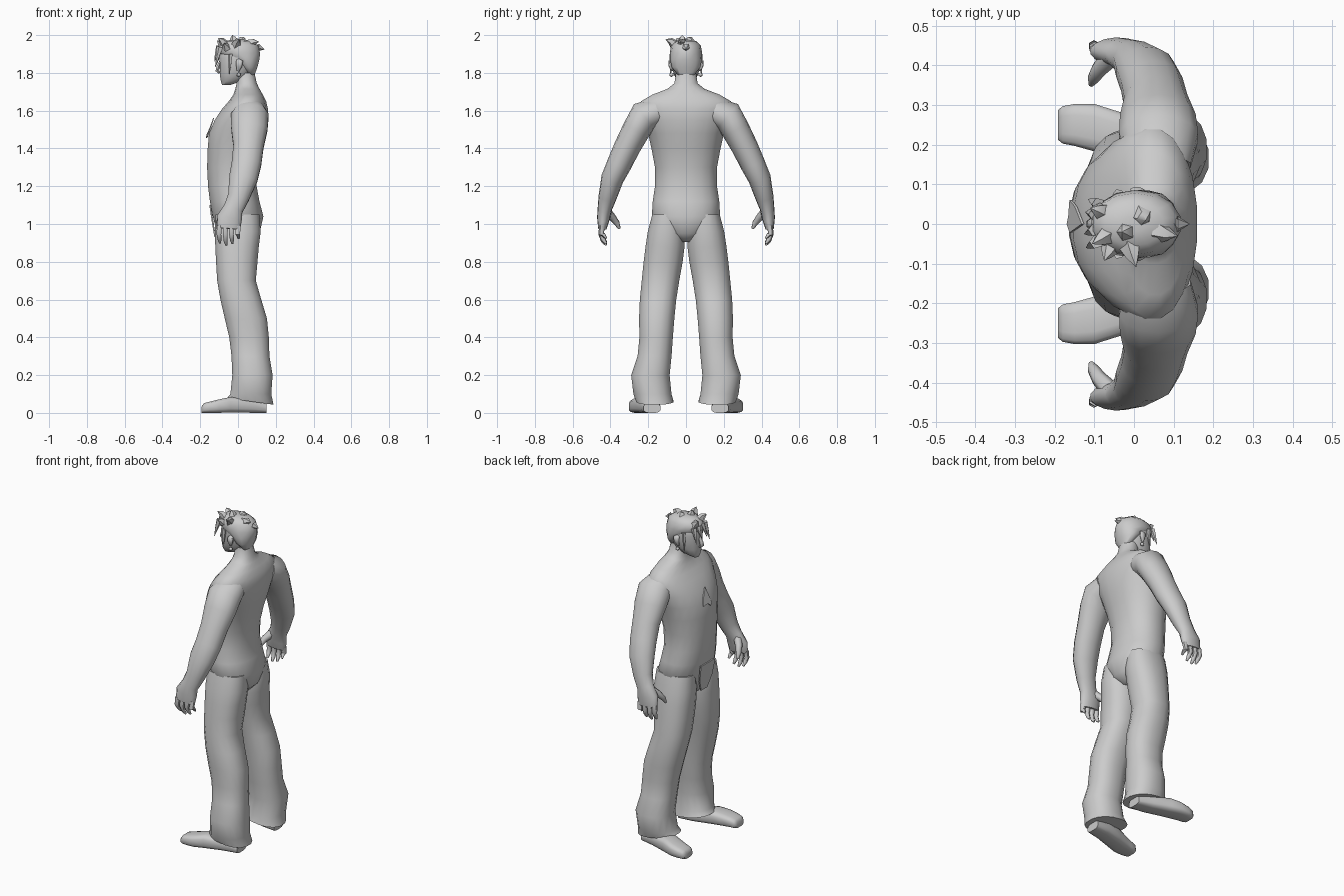
import bpy, bmesh, math
from mathutils import Vector as V

grey = bpy.data.materials.new("plain grey")
grey.diffuse_color = (0.6, 0.6, 0.6, 1)


def finish(name, bm, mirror=False, angle=60):
    bmesh.ops.recalc_face_normals(bm, faces=bm.faces)
    me = bpy.data.meshes.new(name)
    bm.to_mesh(me)
    bm.free()
    me.materials.append(grey)
    ob = bpy.data.objects.new(name, me)
    bpy.context.collection.objects.link(ob)
    bpy.ops.object.select_all(action='DESELECT')
    ob.select_set(True)
    bpy.context.view_layer.objects.active = ob
    bpy.ops.object.shade_smooth_by_angle(angle=math.radians(angle))
    if mirror:
        mod = ob.modifiers.new("mirror", 'MIRROR')
        mod.use_axis = (False, True, False)
        mod.use_mirror_merge = False
    return ob


def ring(c, u, v, a, b, n, p=2.0):
    # superellipse around c in the plane of u and v
    pts = []
    for i in range(n):
        t = 2 * math.pi * (i + 0.5) / n
        co, si = math.cos(t), math.sin(t)
        pts.append(V(c) + u * math.copysign(abs(co) ** (2 / p), co) * a
                   + v * math.copysign(abs(si) ** (2 / p), si) * b)
    return pts


def skin(bm, rings):
    rows = [[bm.verts.new(p) for p in r] for r in rings]
    n = len(rows[0])
    for r, s in zip(rows, rows[1:]):
        for i in range(n):
            j = (i + 1) % n
            bm.faces.new((r[i], r[j], s[j], s[i]))
    bm.faces.new(rows[0])
    bm.faces.new(rows[-1])


X, Y, Z = V((1, 0, 0)), V((0, 1, 0)), V((0, 0, 1))


def stack(name, secs, n=16, p=2.0, mirror=False, tilt=0):
    # horizontal sections: z, front x, back x, low y, high y
    bm = bmesh.new()
    rings = [ring(((f + b) / 2, (l + h) / 2, z), X, Y, (b - f) / 2, (h - l) / 2, n, p)
             for z, f, b, l, h in secs]
    for q in rings[0]:
        q.z -= tilt * (q.x - 0.07)
    skin(bm, rings)
    return finish(name, bm, mirror)


def tube(bm, path, n=8):
    # sections swept along a path: x, y, z, radius along x, other radius
    cs = [V(s[:3]) for s in path]
    rings = []
    for i, s in enumerate(path):
        t = (cs[min(i + 1, len(cs) - 1)] - cs[max(i - 1, 0)]).normalized()
        u = (X - t * X.dot(t)).normalized()
        rings.append(ring(cs[i], u, t.cross(u), s[3], s[4], n))
    skin(bm, rings)


def spike(bm, base, tip, w):
    base, tip = V(base), V(tip)
    mid = base.lerp(tip, 0.5) + V((0, 0, w * 0.25))
    tube(bm, [(*base, w, w), (*mid, w * 0.6, w * 0.6), (*tip, 0.001, 0.001)], 5)


def plate(name, pts, thick=0.006):
    bm = bmesh.new()
    f = bm.faces.new([bm.verts.new(p) for p in pts])
    ext = bmesh.ops.extrude_face_region(bm, geom=[f])
    for g in ext['geom']:
        if isinstance(g, bmesh.types.BMVert):
            g.co.x += thick
    return finish(name, bm, angle=30)


# Torso with pelvis and neck
torso = [(.905, -.08, .07, .04), (.95, -.11, .115, .12), (1.04, -.135, .136, .183),
         (1.12, -.15, .115, .178), (1.2, -.16, .1, .166), (1.3, -.165, .105, .166),
         (1.4, -.162, .125, .185), (1.48, -.155, .148, .203), (1.55, -.125, .16, .23),
         (1.61, -.085, .16, .247), (1.65, -.05, .15, .24), (1.685, -.025, .132, .18),
         (1.715, -.015, .115, .1), (1.745, -.008, .1, .062), (1.8, -.01, .088, .054)]
stack("torso", [(z, f, b, -h, h) for z, f, b, h in torso], 20, 2.2)

# Trouser legs with flared hems
stack("trouser_leg", [
    (.06, -.06, .19, .065, .265), (.1, -.042, .178, .075, .28), (.2, -.032, .185, .085, .292),
    (.3, -.036, .168, .075, .258), (.4, -.048, .165, .068, .248), (.5, -.072, .155, .06, .25),
    (.6, -.095, .125, .05, .246), (.7, -.112, .096, .034, .236), (.8, -.118, .105, .016, .226),
    (.88, -.122, .112, .006, .216), (.96, -.125, .122, .005, .204), (1.05, -.12, .115, .02, .18)],
    16, 2.3, True, .14)

# Shoes, lofted from heel to toe
bm = bmesh.new()
shoe = [(.15, .18, .045, .05), (.06, .195, .055, .075), (-.04, .225, .06, .085),
        (-.1, .243, .061, .072), (-.15, .25, .054, .06), (-.18, .25, .048, .052), (-.192, .25, .038, .035)]
skin(bm, [ring((x, y, h / 2), Y, Z, w, h / 2, 12, 3.5) for x, y, w, h in shoe])
finish("shoe", bm, True, 45)

# Arms down to the palm
bm = bmesh.new()
tube(bm, [(.06, .15, 1.595, .085, .075), (.062, .22, 1.57, .102, .085), (.06, .262, 1.5, .098, .075),
          (.055, .31, 1.41, .082, .07), (.045, .352, 1.32, .08, .066), (.028, .39, 1.24, .077, .06),
          (.002, .416, 1.14, .058, .048), (-.025, .43, 1.08, .053, .038),
          (-.045, .437, 1.03, .068, .034), (-.05, .443, .975, .062, .022)], 14)
finish("arm", bm, True)

# Fingers and thumb
bm = bmesh.new()
for i in range(4):
    x = -.098 + i * .033
    tip = .888 + (.012, .0, .008, .035)[i]
    tube(bm, [(x, .444, .99, .016, .016), (x - .003, .45, .945, .014, .014),
              (x, .438, tip + .022, .012, .012), (x + .003, .422, tip, .006, .006)], 6)
tube(bm, [(-.06, .42, 1.065, .025, .025), (-.088, .39, 1.035, .02, .02),
          (-.103, .366, 1.005, .015, .015), (-.108, .352, .975, .007, .007)], 6)
finish("fingers", bm, True)

# Head
head = [(1.735, -.084, -.045, .022), (1.755, -.092, .02, .044), (1.79, -.098, .07, .064),
        (1.84, -.098, .09, .075), (1.88, -.1, .1, .078), (1.93, -.095, .095, .072), (1.96, -.05, .05, .04)]
stack("head", [(z, f, b, -h, h) for z, f, b, h in head], 14, 2.2)

# Nose
bm = bmesh.new()
tube(bm, [(-.092, 0, 1.865, .006, .008), (-.104, 0, 1.83, .012, .012),
          (-.11, 0, 1.812, .011, .015), (-.096, 0, 1.8, .008, .01)], 6)
finish("nose", bm)

# Ears and earrings
bm = bmesh.new()
tube(bm, [(.0, .074, 1.87, .01, .006), (.008, .084, 1.86, .02, .01),
          (.006, .083, 1.835, .017, .009), (.0, .074, 1.81, .007, .005)], 8)
finish("ear", bm, True)
bm = bmesh.new()
bmesh.ops.create_icosphere(bm, subdivisions=1, radius=.012)
bmesh.ops.translate(bm, verts=bm.verts, vec=(.004, .077, 1.79))
finish("earring", bm, True)

# Hair cap
hair = [(1.79, .05, .088, .045), (1.83, .01, .104, .076), (1.87, -.035, .115, .084),
        (1.905, -.11, .12, .086), (1.945, -.106, .108, .078), (1.968, -.075, .075, .055),
        (1.976, -.03, .03, .02)]
stack("hair_cap", [(z, f, b, -h, h) for z, f, b, h in hair], 14)

# Hair spikes and hanging fringe
bm = bmesh.new()
for base, tip, w in [
        ((.08, .0, 1.93), (.14, .0, 1.925), .035), ((.06, -.02, 1.95), (.11, -.03, 1.965), .03),
        ((-.01, -.055, 1.945), (.005, -.108, 1.978), .03), ((-.02, -.02, 1.96), (-.03, -.02, 2.0), .028),
        ((.02, .02, 1.96), (.03, .01, 1.99), .03), ((-.07, -.03, 1.95), (-.105, -.05, 1.985), .026),
        ((-.08, .03, 1.94), (-.11, .04, 1.97), .026), ((-.06, -.06, 1.93), (-.075, -.092, 1.955), .024),
        ((-.095, -.045, 1.935), (-.12, -.06, 1.83), .018), ((-.1, -.015, 1.94), (-.125, -.025, 1.86), .016),
        ((-.1, .025, 1.935), (-.122, .03, 1.875), .016), ((-.09, .05, 1.93), (-.115, .062, 1.84), .017),
        ((-.04, .075, 1.9), (-.045, .083, 1.79), .014), ((-.04, -.075, 1.9), (-.045, -.083, 1.79), .014)]:
    spike(bm, base, tip, w)
finish("hair_spikes", bm, angle=40)

# Chest ornament and shirt front hem
plate("chest_ornament", [(-.132, 0, 1.56), (-.163, -.022, 1.465), (-.17, .0, 1.455),
                         (-.166, .02, 1.475), (-.163, .06, 1.47), (-.15, .045, 1.51)])
plate("shirt_hem", [(-.152, -.07, 1.1), (-.137, -.06, 1.0), (-.125, -.03, .93),
                    (-.125, .03, .93), (-.137, .06, 1.0), (-.152, .07, 1.1)], .008)
